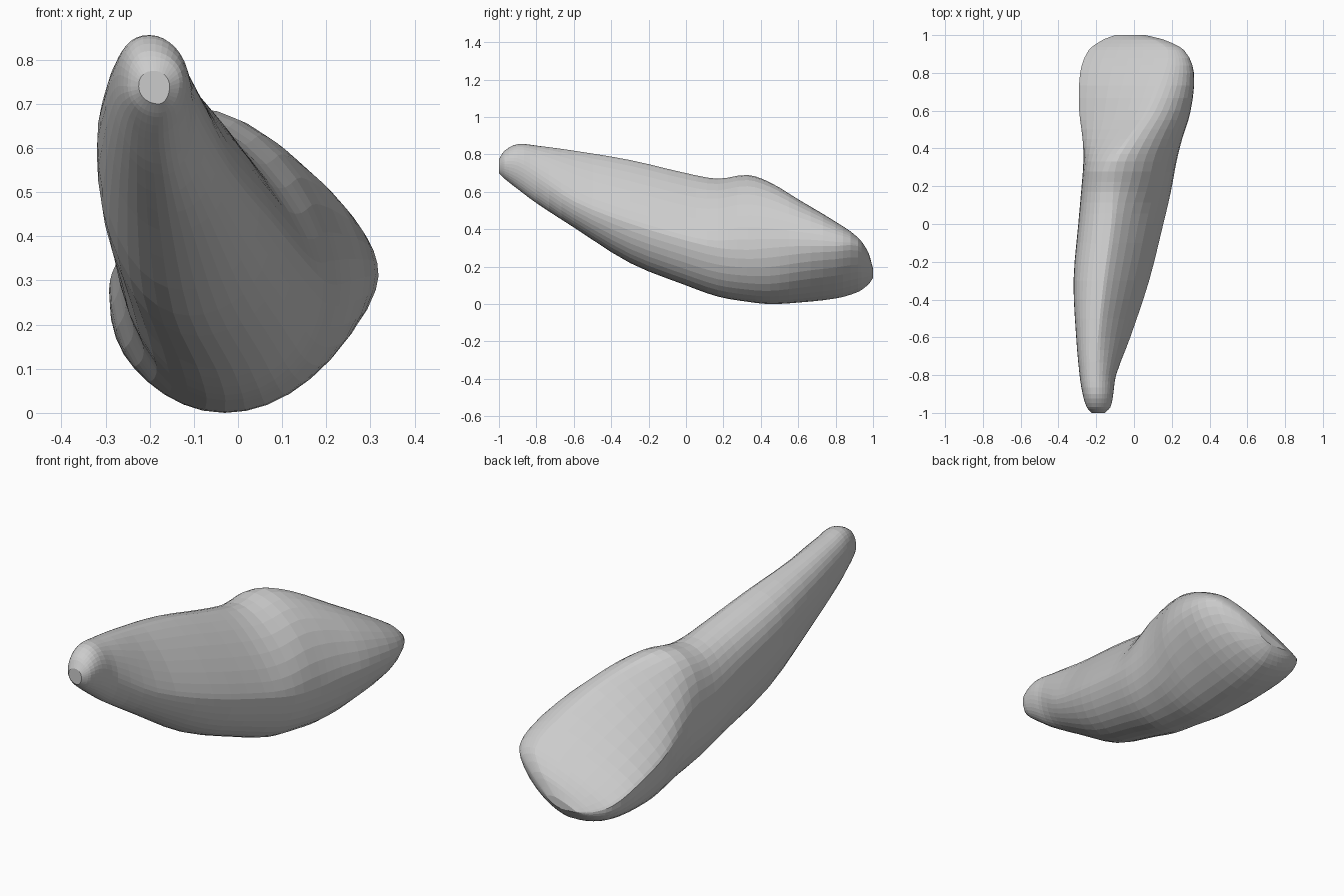
import bpy, bmesh, math

if "Cube" in bpy.data.objects:
    bpy.data.objects.remove(bpy.data.objects["Cube"])

# Cross-sections along the tooth: y, then (x, z) of the left, top, right and bottom extremes
SECTIONS = [
    (-1.00, -0.225, 0.74, -0.19, 0.775, -0.155, 0.74, -0.18, 0.70),
    (-0.97, -0.25, 0.74, -0.20, 0.82, -0.125, 0.75, -0.18, 0.67),
    (-0.90, -0.272, 0.74, -0.20, 0.855, -0.11, 0.74, -0.18, 0.615),
    (-0.80, -0.288, 0.72, -0.20, 0.847, -0.095, 0.68, -0.17, 0.54),
    (-0.60, -0.306, 0.67, -0.19, 0.82, -0.02, 0.55, -0.15, 0.41),
    (-0.30, -0.320, 0.59, -0.16, 0.77, 0.08, 0.43, -0.11, 0.22),
    (0.00, -0.295, 0.48, -0.12, 0.70, 0.155, 0.34, -0.05, 0.10),
    (0.17, -0.280, 0.41, -0.11, 0.67, 0.195, 0.30, -0.03, 0.04),
    (0.33, -0.268, 0.38, -0.09, 0.69, 0.225, 0.29, -0.03, 0.012),
    (0.45, -0.272, 0.35, -0.02, 0.65, 0.255, 0.30, -0.03, 0.00),
    (0.60, -0.290, 0.30, 0.08, 0.56, 0.30, 0.31, -0.03, 0.008),
    (0.80, -0.285, 0.24, 0.16, 0.44, 0.317, 0.31, -0.02, 0.03),
    (0.92, -0.240, 0.18, 0.18, 0.355, 0.265, 0.31, -0.02, 0.065),
    (0.975, -0.165, 0.15, 0.11, 0.275, 0.16, 0.25, -0.02, 0.105),
    (1.00, -0.100, 0.145, 0.02, 0.19, 0.06, 0.18, -0.02, 0.14),
]
STEPS, QUARTER = 3, 9


def slope(i, k):
    a, b = SECTIONS[max(i - 1, 0)], SECTIONS[min(i + 1, len(SECTIONS) - 1)]
    return (b[k] - a[k]) / (b[0] - a[0])


def between(i, t):
    """Smooth cubic blend between section i and the next."""
    a, b = SECTIONS[i], SECTIONS[i + 1]
    d = b[0] - a[0]
    row = [a[0] + d * t]
    for k in range(1, 9):
        row.append((2*t**3 - 3*t**2 + 1) * a[k] + (t**3 - 2*t**2 + t) * d * slope(i, k)
                   + (3*t**2 - 2*t**3) * b[k] + (t**3 - t**2) * d * slope(i + 1, k))
    return row


def ramp(y, start, end):
    f = min(max((y - start) / (end - start), 0), 1)
    return f * f * (3 - 2 * f)


def outline(row):
    """Four superelliptic quarters joining left, top, right and bottom."""
    y, lx, lz, tx, tz, rx, rz, bx, bz = row
    crown = ramp(y, 0.25, 0.55)
    tongue = 0.85 + 0.85 * crown                       # flat tongue side of the crown
    side = 1 + 0.5 * ramp(y, -0.9, -0.5) * (1 - 0.75 * ramp(y, 0.0, 0.3)) - 0.12 * ramp(y, 0.5, 0.8)
    lip = 1 + 0.3 * ramp(y, 0.4, 0.85)                 # flatter outer face near the biting edge
    quarters = [((lx, lz), (tx, tz), True, tongue), ((tx, tz), (rx, rz), False, side),
                ((rx, rz), (bx, bz), True, lip), ((bx, bz), (lx, lz), False, 1 - 0.1 * crown)]
    pts = []
    for (ax, az), (ex, ez), from_side, e in quarters:
        for j in range(QUARTER):
            a = math.pi / 2 * j / QUARTER
            s, c = math.sin(a) ** e, 1 - math.cos(a) ** e
            u, v = (c, s) if from_side else (s, c)
            pts.append((ax + (ex - ax) * u, y, az + (ez - az) * v))
    return pts


# Tooth: root and crown as one loft
rows = [between(i, s / STEPS) for i in range(len(SECTIONS) - 1) for s in range(STEPS)]
rows.append(list(SECTIONS[-1]))
bm = bmesh.new()
rings = [[bm.verts.new(p) for p in outline(r)] for r in rows]
n = 4 * QUARTER
for a, b in zip(rings, rings[1:]):
    for j in range(n):
        bm.faces.new((a[j], a[(j + 1) % n], b[(j + 1) % n], b[j]))
bm.faces.new(rings[0])
bm.faces.new(rings[-1])
bmesh.ops.recalc_face_normals(bm, faces=bm.faces)
low = min(v.co.z for v in bm.verts)
for v in bm.verts:
    v.co.z -= low
mesh = bpy.data.meshes.new("tooth")
bm.to_mesh(mesh)
bm.free()
tooth = bpy.data.objects.new("tooth", mesh)
bpy.context.collection.objects.link(tooth)
